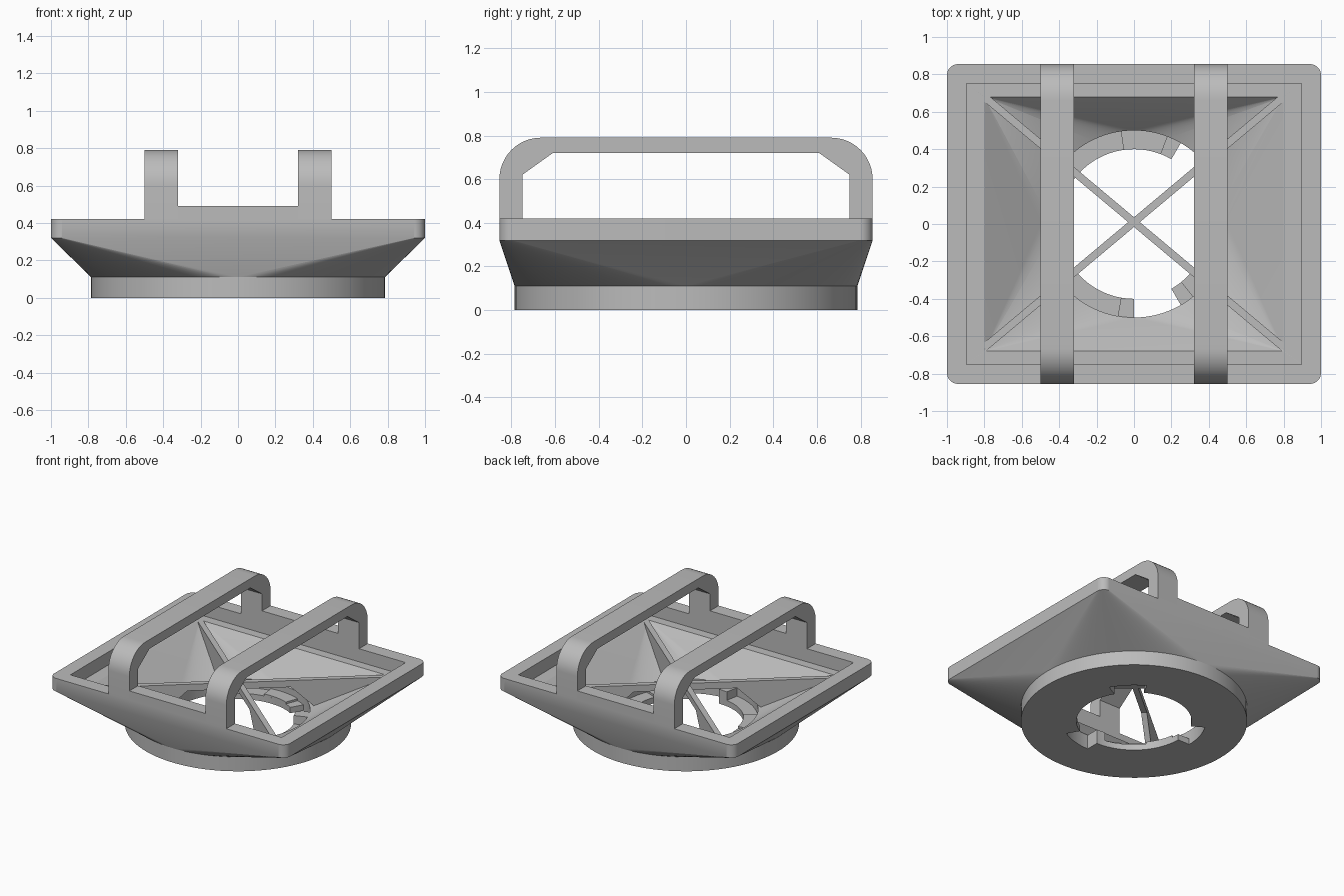
import bpy, bmesh, math
from mathutils import Vector

if "Cube" in bpy.data.objects:
    bpy.data.objects.remove(bpy.data.objects["Cube"])

grey = bpy.data.materials.new("plain grey")
grey.diffuse_color = (0.5, 0.5, 0.5, 1)
grey.use_nodes = True
grey.node_tree.nodes["Principled BSDF"].inputs["Base Color"].default_value = grey.diffuse_color


def finish(name, bm, smooth=True):
    bmesh.ops.remove_doubles(bm, verts=bm.verts, dist=1e-5)
    bmesh.ops.recalc_face_normals(bm, faces=bm.faces)
    me = bpy.data.meshes.new(name)
    bm.to_mesh(me)
    bm.free()
    me.materials.append(grey)
    ob = bpy.data.objects.new(name, me)
    bpy.context.collection.objects.link(ob)
    if smooth:
        bpy.ops.object.select_all(action='DESELECT')
        ob.select_set(True)
        bpy.context.view_layer.objects.active = ob
        bpy.ops.object.shade_smooth_by_angle(angle=math.radians(25))
    return ob


def extrude(name, pts, offset, smooth=True):
    """Solid from a planar outline swept along an offset."""
    bm = bmesh.new()
    off = Vector(offset)
    a = [bm.verts.new(p) for p in pts]
    b = [bm.verts.new(Vector(p) + off) for p in pts]
    n = len(a)
    bm.faces.new(a)
    bm.faces.new(b[::-1])
    for i in range(n):
        bm.faces.new((a[i], a[(i + 1) % n], b[(i + 1) % n], b[i]))
    return finish(name, bm, smooth)


def ring(bm, hx, hy, r, z, k=24):
    """Rounded rectangle: corner centres at hx, hy (a circle when both are 0)."""
    out = []
    for q, (sx, sy) in enumerate(((1, 1), (-1, 1), (-1, -1), (1, -1))):
        for i in range(k + 1):
            t = (q + i / k) * math.pi / 2
            out.append(bm.verts.new((sx * hx + r * math.cos(t),
                                     sy * hy + r * math.sin(t), z)))
    return out


# Funnel body: round base flaring into a rectangular rim, hollow inside
bm = bmesh.new()
sections = [(0, 0, .785, 0), (0, 0, .785, .11), (.94, .795, .06, .32), (.94, .795, .06, .42),
            (.894, .749, .001, .42), (.894, .749, .001, .32), (.799, .679, .001, .32),
            (0, 0, .5, .11), (0, 0, .5, 0)]
rings = [ring(bm, *s) for s in sections]
for j, a in enumerate(rings):
    b = rings[(j + 1) % len(rings)]
    for i in range(len(a)):
        n = (i + 1) % len(a)
        bm.faces.new((a[i], a[n], b[n], b[i]))
finish("funnel_body", bm)


def sector(name, a0, a1, r0, r1, z0, z1):
    n = max(2, round((a1 - a0) / 4))
    angs = [math.radians(a0 + (a1 - a0) * i / n) for i in range(n + 1)]
    pts = [(r1 * math.cos(t), r1 * math.sin(t), z0) for t in angs]
    pts += [(r0 * math.cos(t), r0 * math.sin(t), z0) for t in reversed(angs)]
    extrude(name, pts, (0, 0, z1 - z0))


# Twist-lock lips around the opening, with their stops
for i in range(3):
    c = -75 + 120 * i
    sector(f"lock_lip_{i}", c + 15, c + 105, .4, .502, 0, .045)
    sector(f"lock_stop_{i}", c - 25, c - 15, .4, .502, .045, .11)
    sector(f"lock_ramp_{i}", c + 24, c + 53, .4, .502, .045, .06)

# Crossed ribs, deepening where they meet the funnel wall
for i, s in enumerate((1, -1)):
    d = Vector((.8, .67 * s, 0))
    L = d.length
    u = d.normalized()
    side = Vector((-u.y, u.x, 0)) * .04
    prof = [(-L, .32), (L, .32), (L, .30), (.6, .12), (.52, .12), (.36, .27),
            (-.36, .27), (-.52, .12), (-.6, .12), (-L, .30)]
    pts = [u * p + Vector((0, .01, z)) - side / 2 for p, z in prof]
    extrude(f"cross_rib_{i}", pts, side, False)

# Handles: arched bars running front to back
R = .19
arc = [(.855 - R + R * math.cos(t), .79 - R + R * math.sin(t))
       for t in [math.pi / 2 * i / 12 for i in range(13)]]
half = [(.75, .40), (.855, .40)] + arc
outline = half + [(-y, z) for y, z in reversed(half)]
outline += [(-.75, .62), (-.61, .72), (.61, .72), (.75, .62)]
for x, name in ((-.5, "left_handle"), (.322, "right_handle")):
    extrude(name, [(x, y, z) for y, z in outline], (.178, 0, 0))

# Raised rim walls between the handles
for y, name in ((-.855, "front_wall"), (.75, "back_wall")):
    extrude(name, [(-.33, y, .40), (.33, y, .40), (.33, y, .49), (-.33, y, .49)],
            (0, .105, 0), False)
